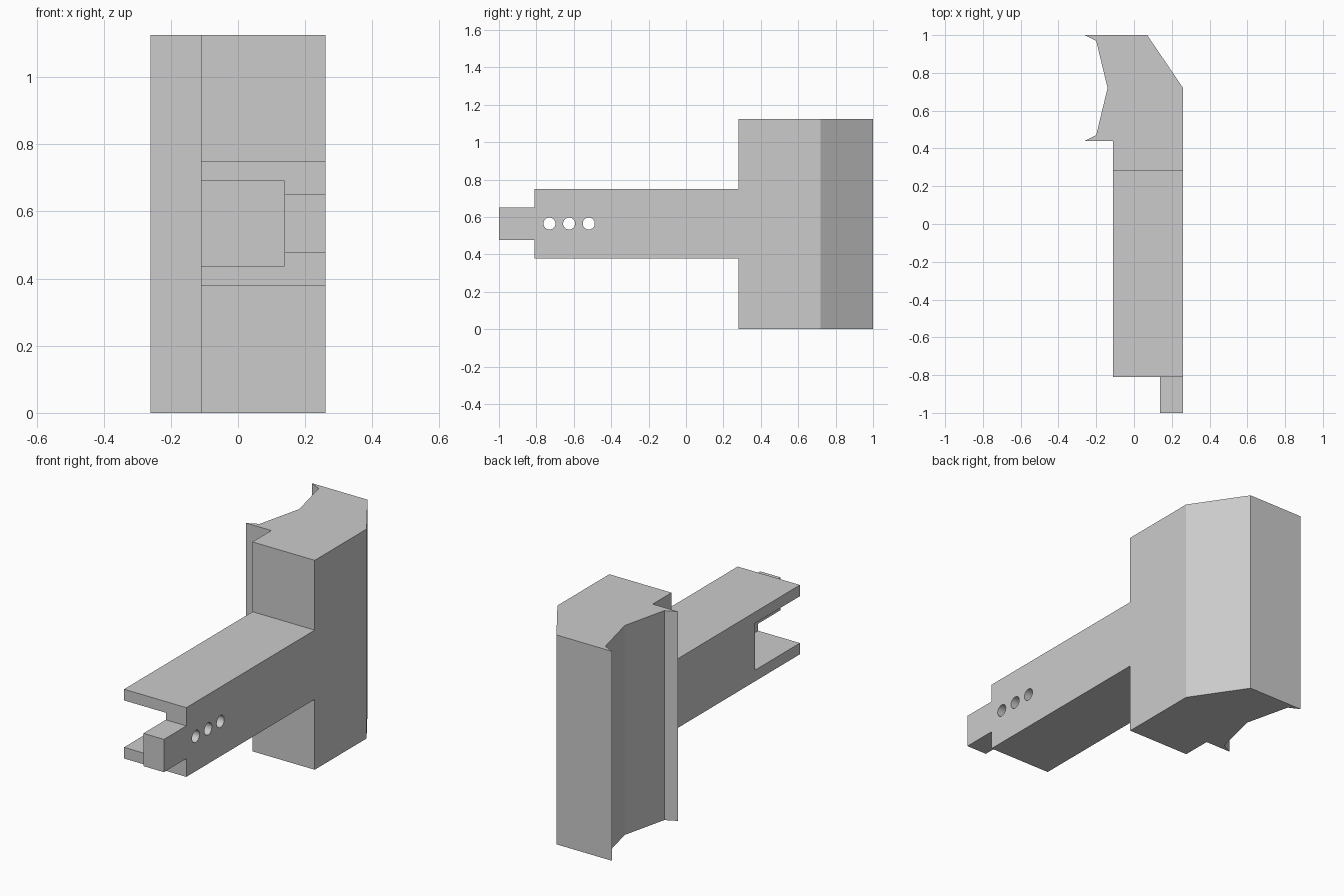
import bpy
import bmesh
from math import pi
from mathutils import Matrix, Vector

cube = bpy.data.objects.get("Cube")
if cube:
    bpy.data.objects.remove(cube, do_unlink=True)

grey = bpy.data.materials.new("plain grey")
grey.use_nodes = True
grey.diffuse_color = (0.6, 0.6, 0.6, 1)
grey.node_tree.nodes["Principled BSDF"].inputs["Base Color"].default_value = (0.6, 0.6, 0.6, 1)


def finish(name, bm):
    bmesh.ops.recalc_face_normals(bm, faces=bm.faces)
    mesh = bpy.data.meshes.new(name)
    bm.to_mesh(mesh)
    bm.free()
    mesh.materials.append(grey)
    obj = bpy.data.objects.new(name, mesh)
    bpy.context.collection.objects.link(obj)
    return obj


def box(name, low, high):
    low, high = Vector(low), Vector(high)
    bm = bmesh.new()
    place = Matrix.Translation((low + high) / 2) @ Matrix.Diagonal((*(high - low), 1))
    bmesh.ops.create_cube(bm, size=1, matrix=place)
    return finish(name, bm)


def prism(name, outline, height):
    bm = bmesh.new()
    base = bm.faces.new([bm.verts.new((x, y, 0)) for x, y in outline])
    top = bmesh.ops.extrude_face_region(bm, geom=[base])["geom"]
    verts = [v for v in top if isinstance(v, bmesh.types.BMVert)]
    bmesh.ops.translate(bm, verts=verts, vec=(0, 0, height))
    return finish(name, bm)


def cross_pin(name, y, z, radius):
    bm = bmesh.new()
    place = Matrix.Translation((0.2, y, z)) @ Matrix.Rotation(pi / 2, 4, "Y")
    bmesh.ops.create_cone(bm, cap_ends=True, segments=32, radius1=radius,
                          radius2=radius, depth=0.3, matrix=place)
    return finish(name, bm)


def cut(target, cutter):
    # Apply the cut, then discard the cutter
    cutter.hide_render = True
    mod = target.modifiers.new("cut", "BOOLEAN")
    mod.operation = "DIFFERENCE"
    mod.solver = "EXACT"
    mod.object = cutter
    bpy.context.view_layer.objects.active = target
    bpy.ops.object.modifier_apply(modifier=mod.name)
    bpy.data.objects.remove(cutter, do_unlink=True)


# Tall block with hooked lips around a shallow V groove
prism("gripping_block", [
    (-0.26, 1.0), (-0.2, 0.97), (-0.14, 0.72), (-0.2, 0.47), (-0.26, 0.44),
    (-0.11, 0.44), (-0.11, 0.28), (0.26, 0.28), (0.26, 0.72), (0.07, 1.0)], 1.125)

# Arm with an open slot at the front
arm = box("arm", (-0.11, -0.81, 0.378), (0.26, 0.28, 0.75))
cut(arm, box("slot_cutter", (-0.3, -1.0, 0.438), (0.138, -0.43, 0.69)))

# Row of holes through the slot wall
for y in (-0.73, -0.625, -0.52):
    cut(arm, cross_pin("hole_cutter", y, 0.565, 0.032))

# Tongue at the front of the slot wall
box("tongue", (0.138, -1.0, 0.476), (0.26, -0.81, 0.652))
